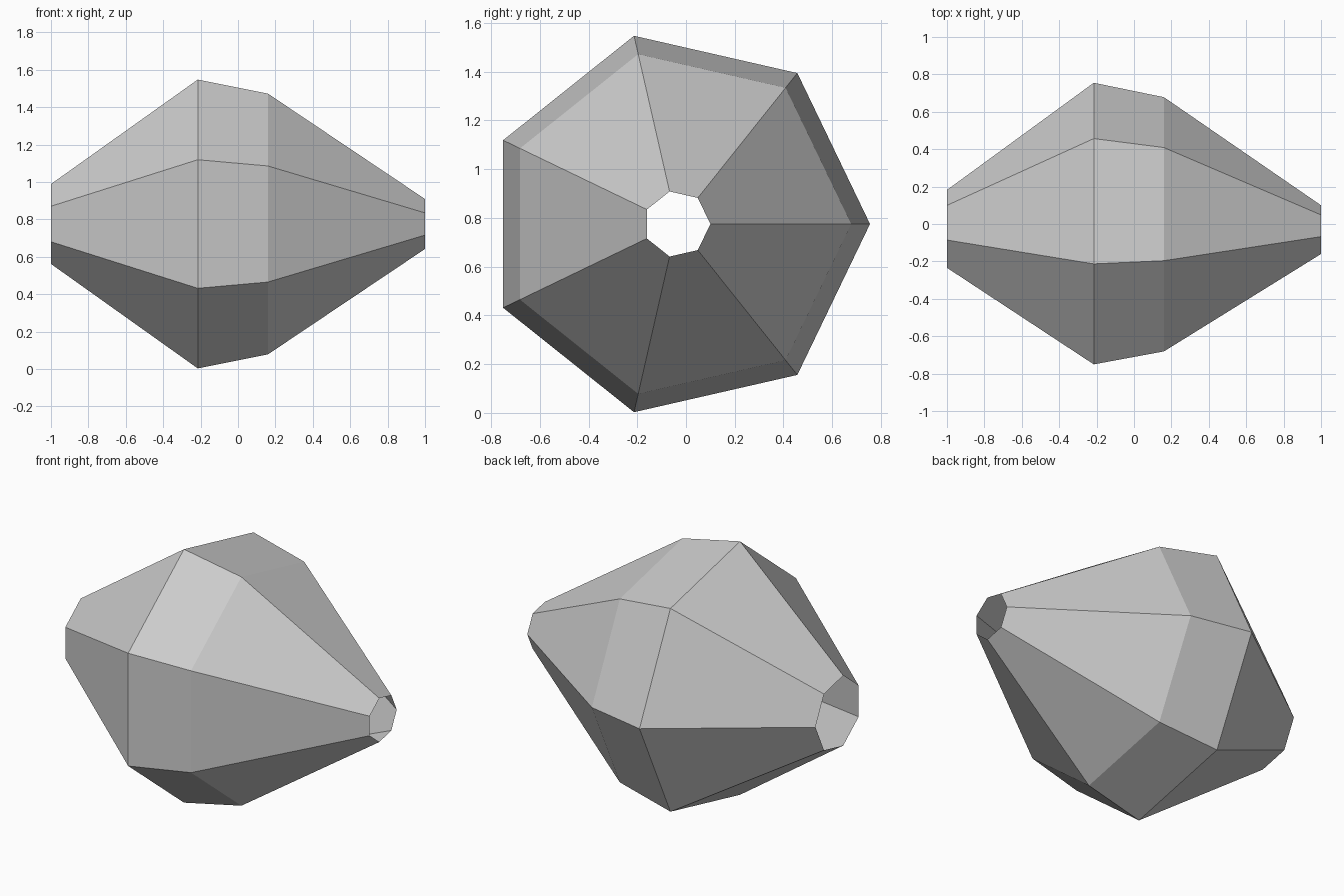
import bpy
import bmesh
import math

cube = bpy.data.objects.get("Cube")
if cube:
    bpy.data.objects.remove(cube, do_unlink=True)

SIDES = 7
CENTRE_Y, CENTRE_Z = -0.037, 0.775
PROFILE = [(-1.0, 0.219), (-0.215, 0.792), (0.16, 0.715), (1.0, 0.137)]  # (x, radius)

# Single plain grey
grey = bpy.data.materials.new("plain grey")
grey.use_nodes = True
colour = (0.6, 0.6, 0.6, 1.0)
grey.diffuse_color = colour
grey.node_tree.nodes["Principled BSDF"].inputs["Base Color"].default_value = colour


def ring(bm, x, radius):
    """Seven-sided ring around the x axis, one corner pointing to the back."""
    angles = [2 * math.pi * i / SIDES for i in range(SIDES)]
    return [bm.verts.new((x, CENTRE_Y + radius * math.cos(a),
                          CENTRE_Z + radius * math.sin(a))) for a in angles]


# Faceted bead: an open-ended shell lofted through the rings
bm = bmesh.new()
rings = [ring(bm, x, r) for x, r in PROFILE]
for a, b in zip(rings, rings[1:]):
    for i in range(SIDES):
        j = (i + 1) % SIDES
        bm.faces.new((a[i], a[j], b[j], b[i]))
bmesh.ops.recalc_face_normals(bm, faces=bm.faces)

# Keep the normals pointing away from the axis
for f in bm.faces:
    c = f.calc_center_median()
    if f.normal.y * (c.y - CENTRE_Y) + f.normal.z * (c.z - CENTRE_Z) < 0:
        f.normal_flip()

mesh = bpy.data.meshes.new("faceted_bead")
bm.to_mesh(mesh)
bm.free()
mesh.materials.append(grey)
bead = bpy.data.objects.new("faceted_bead", mesh)
bpy.context.collection.objects.link(bead)
